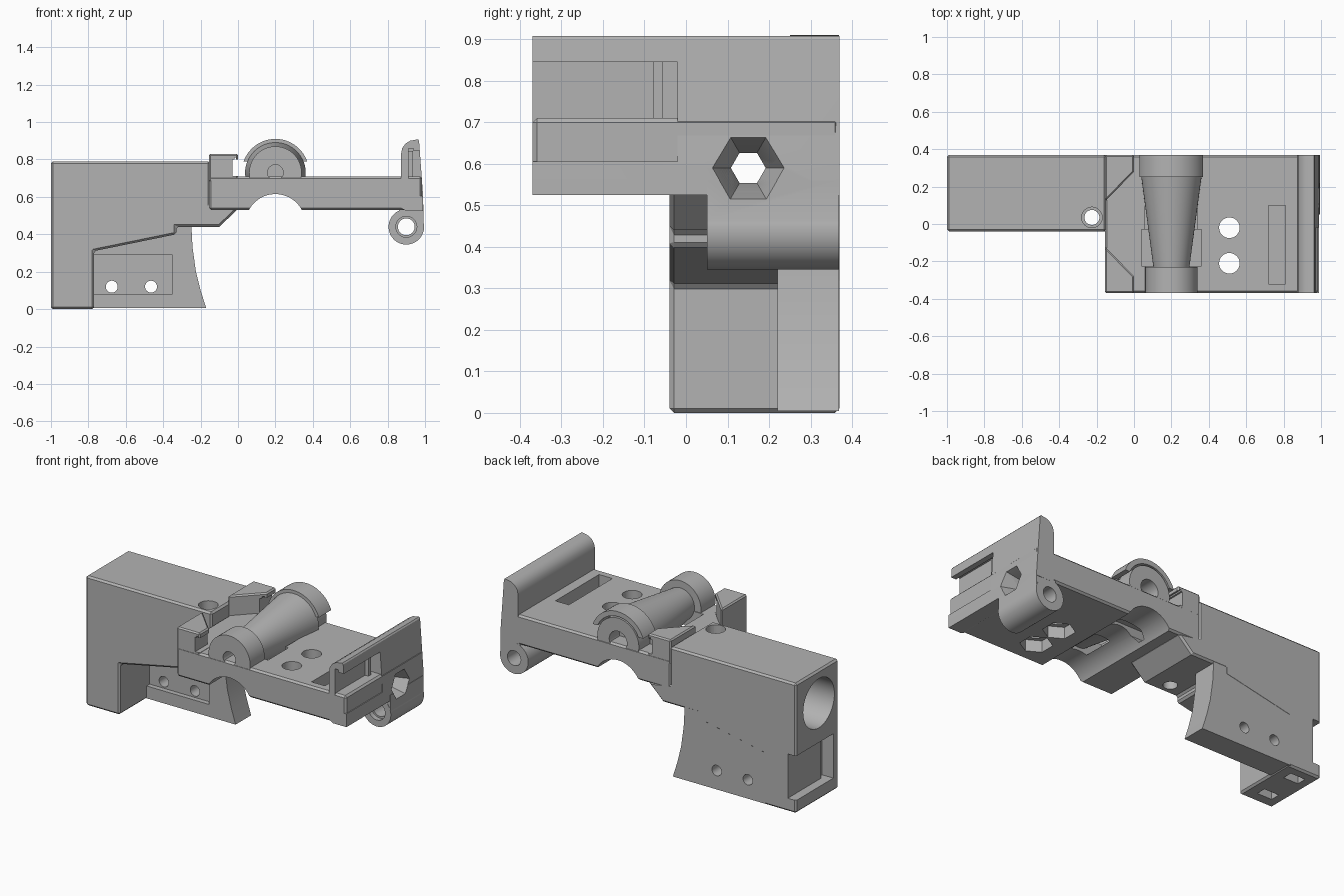
import bpy, bmesh, math
from mathutils import Matrix, Vector

cube = bpy.data.objects.get("Cube")
if cube:
    bpy.data.objects.remove(cube)

grey = bpy.data.materials.new("light grey plastic")
grey.use_nodes = True
GREY = (0.45, 0.45, 0.45, 1)
grey.diffuse_color = GREY
grey.node_tree.nodes["Principled BSDF"].inputs["Base Color"].default_value = GREY

TURN = {"x": Matrix.Rotation(math.pi / 2, 4, "Y"),
        "y": Matrix.Rotation(-math.pi / 2, 4, "X"),
        "z": Matrix.Identity(4)}


def finish(name, bm):
    bmesh.ops.recalc_face_normals(bm, faces=bm.faces[:])
    mesh = bpy.data.meshes.new(name)
    bm.to_mesh(mesh)
    bm.free()
    mesh.materials.append(grey)
    obj = bpy.data.objects.new(name, mesh)
    bpy.context.collection.objects.link(obj)
    return obj


def prism(name, pts, lo, hi, axis="y"):
    """Extrude an outline along y (points are x, z) or z (points are x, y)."""
    bm = bmesh.new()
    place = (lambda p, d: (p[0], d, p[1])) if axis == "y" else (lambda p, d: (p[0], p[1], d))
    face = bm.faces.new([bm.verts.new(place(p, lo)) for p in pts])
    out = bmesh.ops.extrude_face_region(bm, geom=[face])
    move = Vector((0, hi - lo, 0)) if axis == "y" else Vector((0, 0, hi - lo))
    verts = [v for v in out["geom"] if isinstance(v, bmesh.types.BMVert)]
    bmesh.ops.translate(bm, verts=verts, vec=move)
    return finish(name, bm)


def box(name, x, y, z):
    return prism(name, [(x[0], z[0]), (x[1], z[0]), (x[1], z[1]), (x[0], z[1])], *y)


def rod(name, start, axis, length, r1, r2=None, sides=48, spin=0):
    """Cylinder or cone from a start point along an axis."""
    bm = bmesh.new()
    mat = (Matrix.Translation(start) @ TURN[axis]
           @ Matrix.Translation((0, 0, length / 2)) @ Matrix.Rotation(spin, 4, "Z"))
    bmesh.ops.create_cone(bm, cap_ends=True, segments=sides, radius1=r1,
                          radius2=r1 if r2 is None else r2, depth=length, matrix=mat)
    return finish(name, bm)


def apply(obj, mod):
    bpy.context.view_layer.objects.active = obj
    bpy.ops.object.modifier_apply(modifier=mod.name)


def chamfer(obj, width=0.011):
    mod = obj.modifiers.new("chamfer", "BEVEL")
    mod.width, mod.segments, mod.limit_method = width, 1, "ANGLE"
    mod.angle_limit = math.radians(50)
    apply(obj, mod)


def combine(obj, others, operation="DIFFERENCE"):
    for other in others:
        mod = obj.modifiers.new("cut", "BOOLEAN")
        mod.operation, mod.solver, mod.object = operation, "EXACT", other
        apply(obj, mod)
        bpy.data.objects.remove(other)


# Main block with its end leg, sloped underside and wedge under the platform
body = prism("main_block", [(-1, 0), (-0.77, 0), (-0.77, 0.31), (-0.33, 0.40), (-0.33, 0.44),
                            (-0.1, 0.44), (0, 0.535), (-0.15, 0.56), (-0.15, 0.79), (-1, 0.79)],
             -0.04, 0.37)
chamfer(body)
wall = prism("rear_wall", [(-0.8, 0.005), (-0.17, 0.005), (-0.2, 0.1), (-0.225, 0.2),
                           (-0.243, 0.33), (-0.25, 0.46), (-0.8, 0.46)], 0.22, 0.369)
combine(wall, [box("c", (-0.77, -0.35), (0.1, 0.25), (0.08, 0.29))]
        + [rod("c", (x, 0.1, 0.12), "y", 0.4, 0.032, sides=24) for x in (-0.675, -0.465)]
        + [box("c", (-1.1, -0.79), (0, 0.5), (-0.1, 0.6))])
combine(body, [
    rod("c", (-1.1, 0.15, 0.59), "x", 0.75, 0.15),               # large bore
    rod("c", (-0.4, 0.15, 0.59), "x", 0.6, 0.042, sides=6),      # bore outlet
    rod("c", (-0.225, 0.035, 0.3), "z", 0.6, 0.04, sides=32),    # screw hole
    rod("c", (-0.225, 0.035, 0.72), "z", 0.2, 0.055, sides=32),  # counterbore
    box("c", (-1.1, -0.945), (0.01, 0.5), (0.08, 0.35)),         # plate recess
    box("c", (-0.95, -0.925), (0.01, 0.05), (0.08, 0.35)),
    box("c", (-0.94, -0.84), (0.25, 0.31), (-0.1, 0.06)),        # leg slots
    box("c", (-0.94, -0.84), (0.03, 0.09), (-0.1, 0.06)),
])

# Platform with cradle arch, roller pocket, nut traps and slot
platform = box("platform", (-0.155, 0.985), (-0.37, 0.37), (0.53, 0.71))
chamfer(platform)
cuts = [rod("c", (0.2, -0.5, 0.455), "y", 1, 0.16, sides=64),
        box("c", (0.04, 0.36), (-0.225, -0.03), (0.605, 0.9)),
        box("c", (0.06, 0.34), (-0.04, 0.13), (0.63, 0.9)),
        box("c", (0.72, 0.81), (-0.32, 0.1), (0.6, 0.9)),
        rod("c", (-0.3, 0.15, 0.59), "x", 1.4, 0.042, sides=6)]
for y in (-0.02, -0.21):
    cuts += [rod("c", (0.51, y, 0.4), "z", 0.5, 0.055, sides=32),
             rod("c", (0.51, y, 0.45), "z", 0.15, 0.09, sides=6)]
combine(platform, cuts)

# Corner clips with a lip over a narrow slot
for side, name in ((1, "rear_clip"), (-1, "front_clip")):
    clip = prism(name, [(-0.155, side * 0.369), (-0.155, side * 0.12),
                        (0, side * 0.28), (0, side * 0.369)], 0.68, 0.83, "z")
    chamfer(clip, 0.008)
    combine(clip, [box("c", (-0.03, 0.1), (-0.5, 0.5), (0.712, 0.8)),
                   box("c", (-0.02, -0.01), (-0.5, 0.5), (0.79, 0.81))])

# End wall with rounded top, plate recess and hexagonal opening
end_wall = prism("end_wall", [(0.872, 0.54), (0.872, 0.83), (0.878, 0.86), (0.895, 0.885),
                              (0.92, 0.9), (0.962, 0.908), (0.968, 0.9), (0.99, 0.6),
                              (0.99, 0.525), (0.9, 0.525)], -0.37, 0.37)
combine(end_wall, [box("c", (0.922, 1.1), (-0.36, -0.02), (0.605, 0.845)),
                   box("c", (0.912, 0.938), (-0.5, -0.02), (0.585, 0.86)),
                   box("c", (0.93, 1.1), (-0.5, -0.3), (0.605, 0.845))])
box("recess_ridge", (0.9, 0.935), (-0.08, -0.055), (0.605, 0.845))

# Hinge lug below the end wall
lug = rod("hinge_lug", (0.9, 0.05, 0.44), "y", 0.319, 0.095, sides=64)
combine(lug, [box("c", (0.86, 0.992), (0.051, 0.368), (0.44, 0.56))], "UNION")
combine(lug, [rod("c", (0.9, -0.1, 0.44), "y", 0.6, 0.045, sides=32),
              rod("c", (0.9, 0, 0.44), "y", 0.08, 0.056, sides=32)])

# Hexagonal funnel through the end wall, platform and lug
for part in (end_wall, platform, lug):
    combine(part, [rod("c", (0.87, 0.15, 0.59), "x", 0.125, 0.042, 0.088, sides=6),
                   rod("c", (0.7, 0.15, 0.59), "x", 0.4, 0.042, sides=6)])

# Tapered roller between two round bosses, under a curved rear hood
AXIS_X, AXIS_Z = 0.2, 0.73


def along(name, y0, y1, r1, r2=None):
    return rod(name, (AXIS_X, y0, AXIS_Z), "y", y1 - y0, r1, r2, 64)


def below(z):
    return box("c", (-0.3, 0.7), (-0.6, 0.6), (0, z))


roller = along("tapered_roller", -0.24, 0.26, 0.095, 0.162)
combine(roller, [below(0.63)])
hood = along("rear_hood", 0.25, 0.369, 0.18)
combine(hood, [along("c", 0.27, 0.5, 0.15), below(0.79)])
for name, y0, y1, hole in (("front_boss", -0.369, -0.23, -0.45), ("rear_boss", 0.25, 0.368, 0.27)):
    boss = along(name, y0, y1, 0.14)
    combine(boss, [below(0.65), along("c", hole, hole + 0.18, 0.042 if hole < 0 else 0.06)])

# Crisp edges with smooth round surfaces
bpy.ops.object.select_all(action="DESELECT")
for obj in bpy.context.collection.objects:
    if obj.type == "MESH" and grey.name in obj.data.materials:
        obj.select_set(True)
        bpy.context.view_layer.objects.active = obj
bpy.ops.object.shade_smooth_by_angle(angle=math.radians(25))
